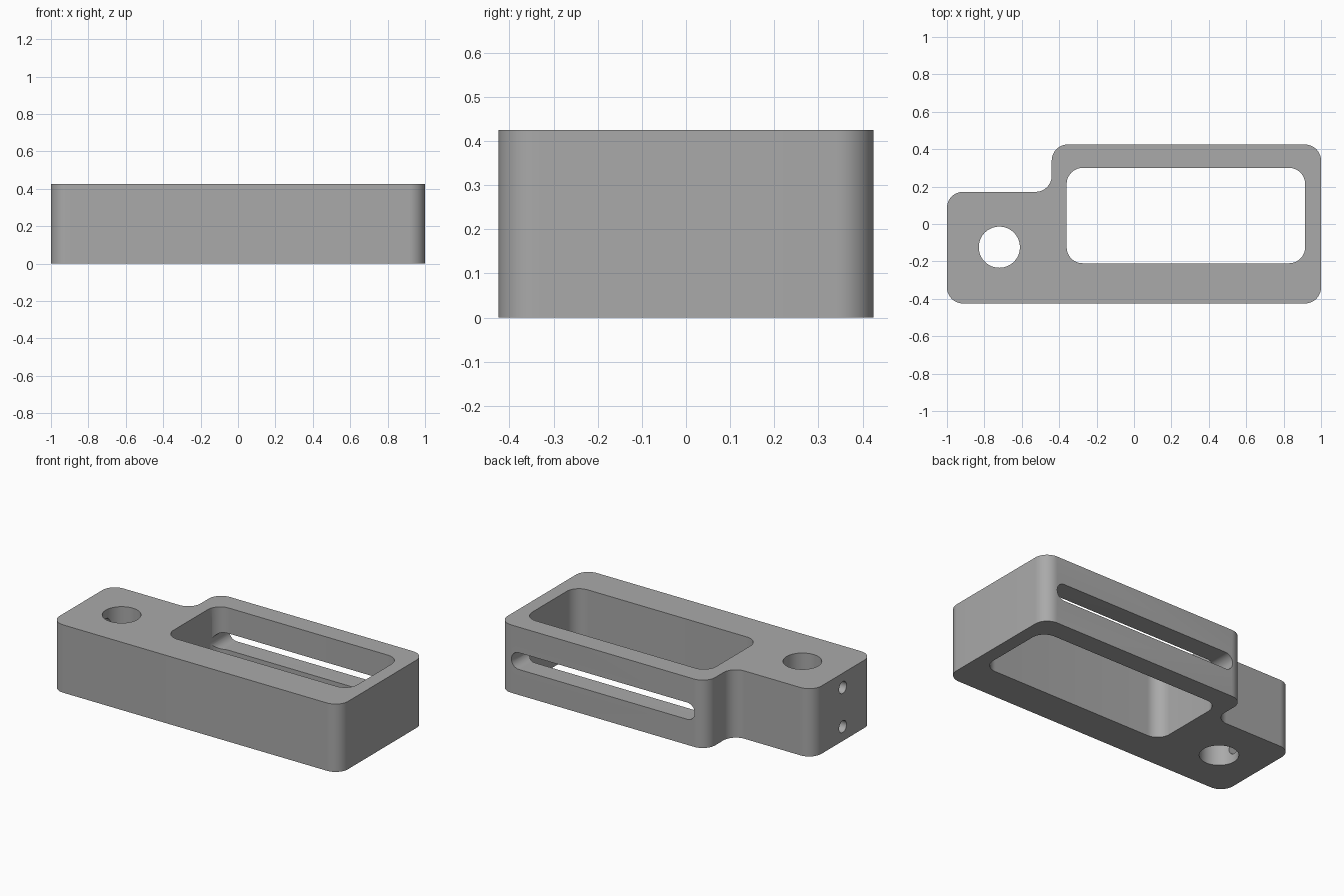
import bpy, bmesh, math
from mathutils import Vector, Matrix

cube = bpy.data.objects.get("Cube")
if cube:
    bpy.data.objects.remove(cube, do_unlink=True)

HEIGHT = 0.425
FILLET = 0.086

grey = bpy.data.materials.new("plain grey")
grey.use_nodes = True
COLOUR = (0.4, 0.4, 0.4, 1)
grey.diffuse_color = COLOUR
grey.node_tree.nodes["Principled BSDF"].inputs["Base Color"].default_value = COLOUR


def rounded(corners, radius, steps=12):
    """Replace each right-angled corner of an outline by an arc."""
    points = []
    for i, corner in enumerate(corners):
        p = Vector(corner)
        a = (Vector(corners[i - 1]) - p).normalized()
        b = (Vector(corners[(i + 1) % len(corners)]) - p).normalized()
        centre = p + (a + b) * radius
        for k in range(steps + 1):
            t = k / steps * math.pi / 2
            points.append(centre - (b * math.cos(t) + a * math.sin(t)) * radius)
    return points


def rectangle(x0, x1, y0, y1):
    return [(x0, y0), (x1, y0), (x1, y1), (x0, y1)]


def prism(name, outline, low, high, matrix=Matrix()):
    """Extrude an outline from low to high, then place it."""
    bm = bmesh.new()
    face = bm.faces.new([bm.verts.new((p.x, p.y, low)) for p in outline])
    top = bmesh.ops.extrude_face_region(bm, geom=[face])["geom"]
    bmesh.ops.translate(bm, vec=(0, 0, high - low),
                        verts=[v for v in top if isinstance(v, bmesh.types.BMVert)])
    bmesh.ops.transform(bm, matrix=matrix, verts=bm.verts)
    bmesh.ops.remove_doubles(bm, verts=bm.verts, dist=0.0001)
    bmesh.ops.recalc_face_normals(bm, faces=bm.faces)
    mesh = bpy.data.meshes.new(name)
    bm.to_mesh(mesh)
    bm.free()
    mesh.materials.append(grey)
    obj = bpy.data.objects.new(name, mesh)
    bpy.context.collection.objects.link(obj)
    return obj


def circle(x, y, r, sides):
    return [Vector((x + r * math.cos(2 * math.pi * i / sides),
                    y + r * math.sin(2 * math.pi * i / sides))) for i in range(sides)]


# Stepped block with rounded upright edges
block = prism("bracket_body", rounded(
    [(-1, -0.425), (1, -0.425), (1, 0.425), (-0.44, 0.425), (-0.44, 0.172), (-1, 0.172)],
    FILLET), 0, HEIGHT)

# Large window and round bore, both through the height
cutters = [
    prism("window_cutter", rounded(rectangle(-0.36, 0.915, -0.21, 0.3), FILLET), -0.1, 0.6),
    prism("bore_cutter", circle(-0.72, -0.124, 0.11, 64), -0.1, 0.6),
]

# Long slot through the back wall (local y becomes z, extrusion runs along y)
to_back = Matrix(((1, 0, 0, 0), (0, 0, 1, 0), (0, 1, 0, 0), (0, 0, 0, 1)))
cutters.append(prism("slot_cutter",
                     rounded(rectangle(-0.358, 0.913, 0.16, 0.265), 0.0525),
                     0.15, 0.6, to_back))

# Two small screw holes from the narrow end into the bore
to_side = Matrix(((0, 0, 1, 0), (1, 0, 0, 0), (0, 1, 0, 0), (0, 0, 0, 1)))
for side, z in (("lower", 0.09), ("upper", 0.335)):
    cutters.append(prism(side + "_screw_cutter", circle(-0.124, z, 0.037, 32),
                         -1.1, -0.72, to_side))

for cutter in cutters:
    cutter.hide_render = True
    mod = block.modifiers.new(cutter.name, 'BOOLEAN')
    mod.object = cutter
    mod.operation = 'DIFFERENCE'
    mod.solver = 'EXACT'

# Bake the cuts and drop the cutters
bpy.context.view_layer.update()
graph = bpy.context.evaluated_depsgraph_get()
block.data = bpy.data.meshes.new_from_object(block.evaluated_get(graph))
block.modifiers.clear()
for cutter in cutters:
    bpy.data.objects.remove(cutter, do_unlink=True)

bpy.ops.object.select_all(action='DESELECT')
block.select_set(True)
bpy.context.view_layer.objects.active = block
bpy.ops.object.shade_smooth_by_angle(angle=math.radians(30))
